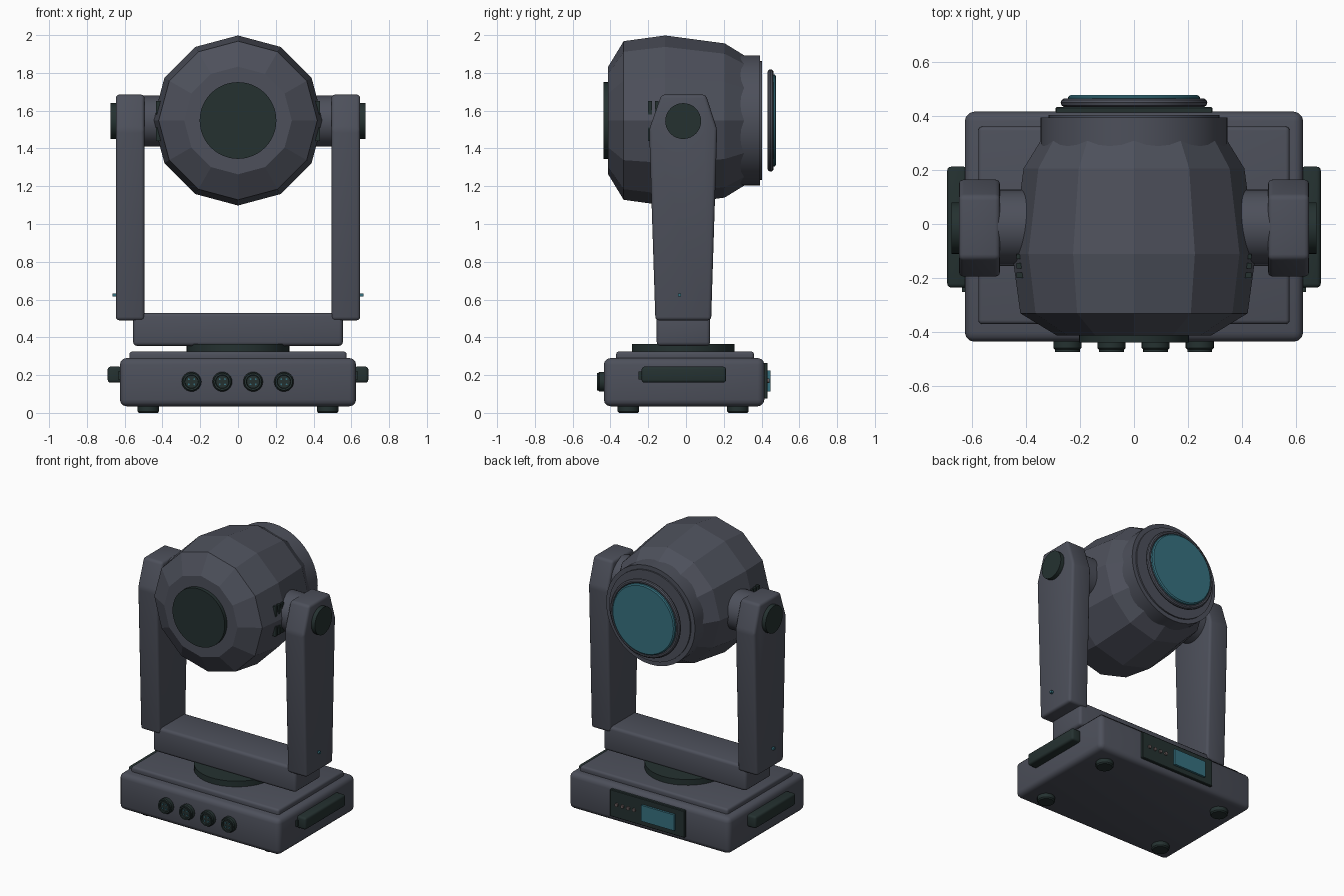
import bpy, bmesh, math
from mathutils import Matrix, Vector

if "Cube" in bpy.data.objects:
    bpy.data.objects.remove(bpy.data.objects["Cube"])


def material(name, rgb):
    m = bpy.data.materials.new(name)
    m.diffuse_color = (*rgb, 1)
    m.use_nodes = True
    m.node_tree.nodes["Principled BSDF"].inputs["Base Color"].default_value = m.diffuse_color
    return m


BODY = material("slate grey", (0.074, 0.080, 0.104))
DARK = material("dark green black", (0.018, 0.031, 0.030))
TEAL = material("teal glass", (0.037, 0.165, 0.215))
BUTTON = material("muted button grey", (0.13, 0.10, 0.10))


def finish(name, bm, mat, bevel=0, segments=3, smooth=True):
    if bevel:
        sharp = [e for e in bm.edges if e.calc_face_angle(0) > 0.15]
        bmesh.ops.bevel(bm, geom=sharp, offset=bevel, segments=segments,
                        profile=0.5, affect='EDGES', clamp_overlap=True)
    bmesh.ops.recalc_face_normals(bm, faces=bm.faces)
    me = bpy.data.meshes.new(name)
    bm.to_mesh(me)
    bm.free()
    me.materials.append(mat)
    ob = bpy.data.objects.new(name, me)
    bpy.context.collection.objects.link(ob)
    if smooth:
        bpy.ops.object.select_all(action='DESELECT')
        ob.select_set(True)
        bpy.context.view_layer.objects.active = ob
        bpy.ops.object.shade_smooth_by_angle(angle=math.radians(35))
    return ob


def box(name, x, y, z, mat, bevel=0, segments=3):
    """Box from (min, max) ranges."""
    bm = bmesh.new()
    bmesh.ops.create_cube(bm, size=1)
    for v in bm.verts:
        v.co = Vector([r[0] + (c + 0.5) * (r[1] - r[0]) for c, r in zip(v.co, (x, y, z))])
    return finish(name, bm, mat, bevel, segments)


def lathe(name, axis, center, profile, mat, sides=48, smooth=True):
    """Closed solid of revolution; profile holds (position along axis, radius)."""
    bm = bmesh.new()
    rings = []
    for t, r in profile:
        ring = []
        for i in range(sides):
            a = 2 * math.pi * i / sides
            u, w = r * math.cos(a), r * math.sin(a)
            p = {'X': (t, u, w), 'Y': (u, t, w), 'Z': (u, w, t)}[axis]
            ring.append(bm.verts.new(Vector(p) + Vector(center)))
        rings.append(ring)
    for a, b in zip(rings, rings[1:]):
        for i in range(sides):
            j = (i + 1) % sides
            bm.faces.new((a[i], a[j], b[j], b[i]))
    bm.faces.new(rings[0])
    bm.faces.new(rings[-1])
    return finish(name, bm, mat, smooth=smooth)


def ring(name, center, major, minor, mat, n=48, m=10):
    """Torus around the y axis."""
    bm = bmesh.new()
    grid = []
    for i in range(n):
        a = 2 * math.pi * i / n
        row = []
        for k in range(m):
            b = 2 * math.pi * k / m
            r = major + minor * math.cos(b)
            row.append(bm.verts.new((center[0] + r * math.cos(a),
                                     center[1] + minor * math.sin(b),
                                     center[2] + r * math.sin(a))))
        grid.append(row)
    for i in range(n):
        for k in range(m):
            i2, k2 = (i + 1) % n, (k + 1) % m
            bm.faces.new((grid[i][k], grid[i2][k], grid[i2][k2], grid[i][k2]))
    return finish(name, bm, mat)


# Base housing, top plate, feet and turntable
box("base_housing", (-0.625, 0.625), (-0.435, 0.415), (0.035, 0.29), BODY, 0.035)
box("base_top_plate", (-0.575, 0.575), (-0.37, 0.36), (0.27, 0.325), BODY, 0.015)
for x in (-0.475, 0.475):
    for y in (-0.305, 0.275):
        lathe("foot", 'Z', (x, y, 0), [(0, 0.05), (0.008, 0.057), (0.05, 0.057)], DARK, 16)
lathe("turntable", 'Z', (0, -0.015, 0), [(0.31, 0.272), (0.365, 0.272)], DARK)

# Yoke cross bar
box("yoke_bar", (-0.555, 0.555), (-0.155, 0.128), (0.355, 0.53), BODY, 0.02)

# Mirrored side parts
ARM = [(-0.162, 0.49), (0.133, 0.49), (0.165, 1.5), (0.105, 1.685), (-0.13, 1.685), (-0.195, 1.5)]
AXIS_Z = 1.545
for s, side in ((-1, "left"), (1, "right")):
    bm = bmesh.new()
    inner = [bm.verts.new((s * 0.495, y, z)) for y, z in ARM]
    outer = [bm.verts.new((s * 0.647, y, z)) for y, z in ARM]
    bm.faces.new(inner)
    bm.faces.new(outer)
    for i in range(len(ARM)):
        j = (i + 1) % len(ARM)
        bm.faces.new((inner[i], inner[j], outer[j], outer[i]))
    bmesh.ops.recalc_face_normals(bm, faces=bm.faces)
    finish(side + "_arm", bm, BODY, 0.018)
    lathe(side + "_tilt_axle", 'X', (0, -0.01, AXIS_Z),
          [(s * 0.36, 0.136), (s * 0.51, 0.136)], BODY)
    lathe(side + "_pivot_cap", 'X', (0, -0.015, AXIS_Z),
          [(s * 0.63, 0.095), (s * 0.675, 0.095)], DARK, 32)
    box(side + "_status_light", sorted((s * 0.64, s * 0.665)), (-0.043, -0.027),
        (0.617, 0.633), TEAL)
    # Carry handle with its mounting block
    box(side + "_handle", sorted((s * 0.615, s * 0.69)), (-0.235, 0.212),
        (0.16, 0.245), DARK, 0.015)
    box(side + "_handle_mount", sorted((s * 0.61, s * 0.635)), (-0.252, 0.2),
        (0.178, 0.22), DARK)
    # Cooling slots on the head
    for z in (1.475, 1.615):
        for y in (-0.19, -0.155, -0.12):
            box(side + "_vent_slot", sorted((s * 0.39, s * 0.434)), (y - 0.01, y + 0.01),
                (z - 0.035, z + 0.035), DARK)

# Faceted lamp head
HEAD = (0, 0, AXIS_Z + 0.003)
lathe("head_shell", 'Y', HEAD,
      [(-0.412, 0.285), (-0.33, 0.42), (-0.11, 0.45), (0.205, 0.408), (0.34, 0.325)],
      BODY, 12, smooth=False)
lathe("rear_disc", 'Y', HEAD, [(-0.437, 0.203), (-0.40, 0.203)], DARK)

# Lens barrel, stepped rim, floating bezel and lens
lathe("lens_barrel", 'Y', HEAD, [(0.2, 0.345), (0.393, 0.345)], BODY)
lathe("lens_rim", 'Y', HEAD, [(0.38, 0.315), (0.403, 0.315)], BODY)
ring("lens_bezel", (0, 0.448, HEAD[2]), 0.255, 0.016, BODY)
lathe("lens", 'Y', HEAD, [(0.436, 0.245), (0.47, 0.243), (0.476, 0.235)], TEAL)

# Row of cable sockets on the front
for x in (-0.246, -0.083, 0.08, 0.243):
    c = (x, 0, 0.165)
    lathe("socket", 'Y', c, [(-0.42, 0.052), (-0.458, 0.052), (-0.464, 0.046), (-0.472, 0.046),
                             (-0.472, 0.036), (-0.462, 0.034)], DARK, 24)
    for dx, dz in ((-0.014, 0.014), (0.014, 0.014), (-0.014, -0.014), (0.014, -0.014)):
        lathe("socket_pin", 'Y', (x + dx, 0, 0.165 + dz),
              [(-0.46, 0.005), (-0.468, 0.005)], TEAL, 8)

# Control panel on the back with screen and buttons
box("control_panel", (-0.29, 0.29), (0.40, 0.432), (0.075, 0.265), DARK, 0.004, 1)
box("panel_screen", (-0.22, 0.035), (0.425, 0.447), (0.113, 0.225), TEAL)
for i in range(4):
    lathe("panel_button", 'Y', (0.10 + 0.045 * i, 0, 0.17),
          [(0.425, 0.012), (0.442, 0.012)], BUTTON, 12)
